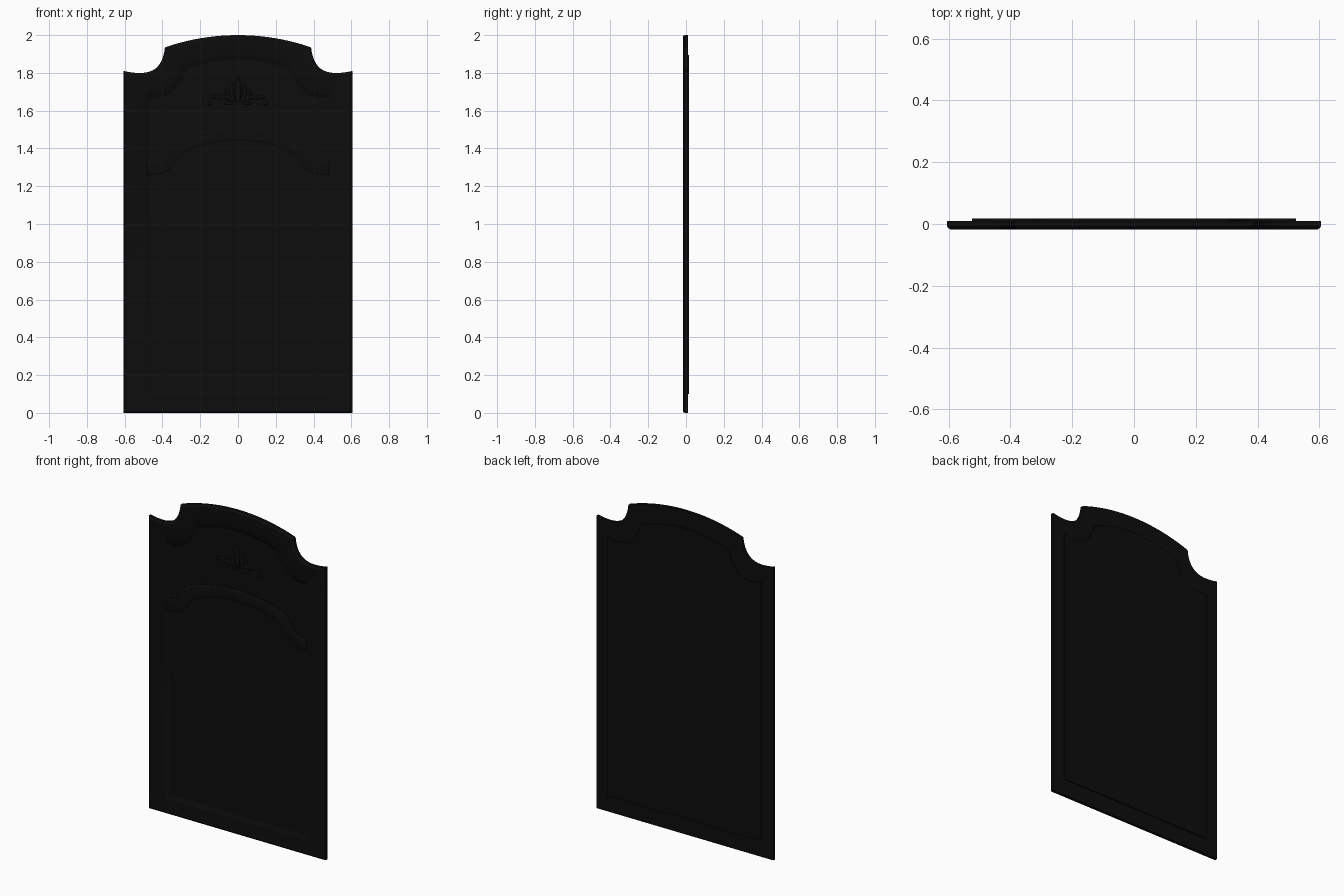
import bpy, bmesh, math
from mathutils import Vector

if "Cube" in bpy.data.objects:
    bpy.data.objects.remove(bpy.data.objects["Cube"])

black = bpy.data.materials.new("black")
black.diffuse_color = (0.004, 0.004, 0.004, 1)
black.use_nodes = True
black.node_tree.nodes["Principled BSDF"].inputs["Base Color"].default_value = black.diffuse_color


def finish(name, bm, angle=30):
    bmesh.ops.recalc_face_normals(bm, faces=bm.faces)
    mesh = bpy.data.meshes.new(name)
    bm.to_mesh(mesh)
    bm.free()
    ob = bpy.data.objects.new(name, mesh)
    bpy.context.collection.objects.link(ob)
    mesh.materials.append(black)
    bpy.ops.object.select_all(action='DESELECT')
    ob.select_set(True)
    bpy.context.view_layer.objects.active = ob
    bpy.ops.object.shade_smooth_by_angle(angle=math.radians(angle))
    return ob


def arched(a, b, c, d, top, n=14, m=16):
    """Left-to-right top edge: scooped shoulders a-b-c-d, then a circular crown."""
    pts = []
    for i in range(n + 1):
        t = i / n
        w = ((1-t)**3, 3*t*(1-t)**2, 3*t*t*(1-t), t**3)
        pts.append(tuple(sum(k*p[j] for k, p in zip(w, (a, b, c, d))) for j in (0, 1)))
    sag = top - d[1]
    r = (d[0]**2 + sag**2) / (2 * sag)
    for i in range(1, m + 1):
        x = d[0] * (1 - i / m)
        pts.append((x, top - r + math.sqrt(r*r - x*x)))
    return pts + [(-x, z) for x, z in reversed(pts[:-1])]


def closed(edge, z0):
    w = -edge[0][0]
    return edge + [(w, z0), (-w, z0)]


def inset(loop, d):
    """Offset a clockwise outline inward by d with mitred corners."""
    out, n = [], len(loop)
    for i in range(n):
        p, q, s = (Vector(loop[(i + k) % n]) for k in (-1, 0, 1))
        e, f = (q - p).normalized(), (s - q).normalized()
        n1, n2 = Vector((e.y, -e.x)), Vector((f.y, -f.x))
        out.append(tuple(q + (n1 + n2) * d / max(0.3, 1 + n1.dot(n2))))
    return out


def loft(name, loops, cap_ends=False, ring=False):
    bm = bmesh.new()
    rows = [[bm.verts.new((x, y, z)) for x, z in pts] for pts, y in loops]
    pairs = list(zip(rows, rows[1:])) + ([(rows[-1], rows[0])] if ring else [])
    n = len(rows[0])
    for r, s in pairs:
        for i in range(n):
            j = (i + 1) % n
            bm.faces.new((r[i], r[j], s[j], s[i]))
    if cap_ends:
        bm.faces.new(rows[0])
        bm.faces.new(rows[-1])
    return finish(name, bm)


FRONT, FLOOR, BACK = -0.017, -0.006, 0.017

# Outer frame with rounded front edge and sloping inner moulding
outer = closed(arched((-.605, 1.81), (-.47, 1.78), (-.40, 1.81), (-.387, 1.935), 2.0), 0)
inner = closed(arched((-.487, 1.69), (-.38, 1.67), (-.33, 1.72), (-.285, 1.835), 1.89), .10)
loft("door_frame", [
    (outer, .010), (outer, -.008), (inset(outer, .004), -.0135), (inset(outer, .010), FRONT),
    (inset(inner, -.006), FRONT), (inner, -.0145), (inset(inner, .012), -.009),
    (inset(inner, .020), FLOOR), (inset(inner, .020), .010)], ring=True)

# Inset panel standing proud of the back
back = closed(arched((-.525, 1.70), (-.41, 1.67), (-.33, 1.71), (-.305, 1.835), 1.895), .10)
loft("door_panel", [(inner, FLOOR), (inner, .010), (back, .010), (back, BACK)], cap_ends=True)

# Arched cross rail
upper = arched((-.487, 1.34), (-.36, 1.325), (-.40, 1.395), (-.325, 1.455), 1.513)
lower = arched((-.487, 1.26), (-.33, 1.245), (-.36, 1.33), (-.28, 1.38), 1.44)
rail = upper + lower[::-1]
loft("arched_rail", [(rail, FLOOR + .001), (rail, -.010), (inset(rail, .008), -.0145),
                     (inset(rail, .014), -.0155)], cap_ends=True)


# Carved ornament: leaves with a tapering width along a curved spine
def leaf(bm, spine, width, steps=14, sides=8):
    a, b, c = (Vector(p) for p in spine)
    rows = []
    for i in range(steps + 1):
        t = i / steps
        p = a*(1-t)**2 + b*2*t*(1-t) + c*t*t
        tan = ((b - a)*(1-t) + (c - b)*t).normalized()
        side = Vector((-tan.y, tan.x))
        w = width * max(.04, math.sin(math.pi * (.08 + .92*t)**.8))
        row = []
        for k in range(sides + 1):
            u = math.pi * k / sides
            q = p + side * w * math.cos(u)
            row.append(bm.verts.new((q.x, FLOOR + .001 - min(.009, w*.7) * math.sin(u), q.y)))
        rows.append(row)
    for r, s in zip(rows, rows[1:]):
        for k in range(sides):
            bm.faces.new((r[k], r[k+1], s[k+1], s[k]))


bm = bmesh.new()
leaf(bm, ((0, 1.64), (0, 1.72), (0, 1.80)), .016)
for s in (-1, 1):
    for spine, w in (
        (((.010, 1.645), (.055, 1.69), (.022, 1.765)), .011),
        (((.010, 1.64), (.075, 1.67), (.062, 1.725)), .010),
        (((.010, 1.635), (.070, 1.70), (.110, 1.645)), .011),
        (((.080, 1.655), (.140, 1.70), (.158, 1.635)), .009),
        (((.158, 1.645), (.150, 1.625), (.125, 1.640)), .007),
        (((.005, 1.635), (.050, 1.645), (.090, 1.634)), .008),
    ):
        leaf(bm, [(s*x, z) for x, z in spine], w)
finish("carved_ornament", bm, 60)
